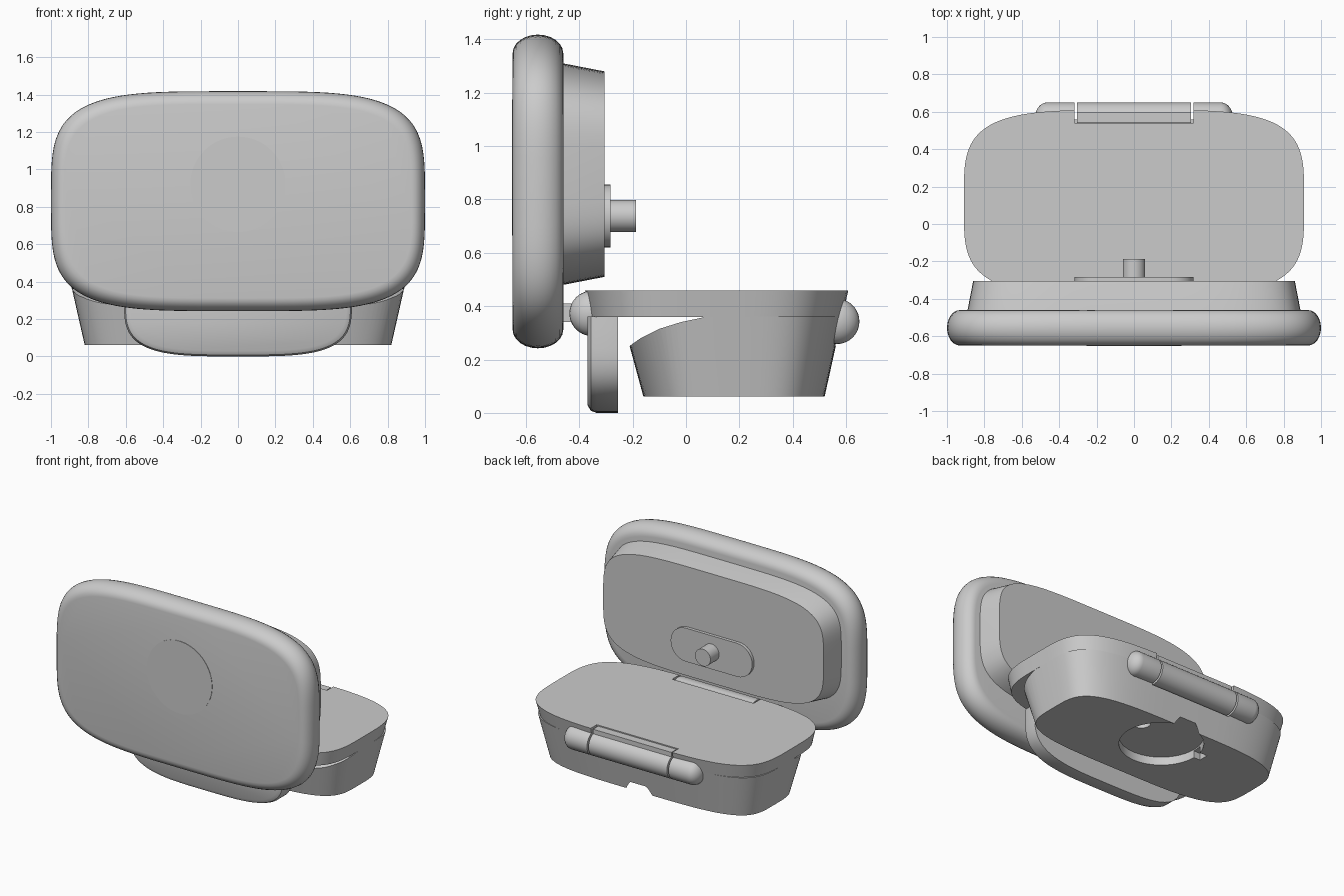
import bpy, bmesh, math
from math import sin, cos, pi

if "Cube" in bpy.data.objects:
    bpy.data.objects.remove(bpy.data.objects["Cube"])


def spow(v, p):
    return math.copysign(abs(v) ** p, v)


def finish(ob):
    bpy.ops.object.select_all(action='DESELECT')
    ob.select_set(True)
    bpy.context.view_layer.objects.active = ob
    bpy.ops.object.shade_smooth_by_angle(angle=math.radians(32))


def make(name, bm):
    bmesh.ops.recalc_face_normals(bm, faces=bm.faces)
    me = bpy.data.meshes.new(name)
    bm.to_mesh(me)
    bm.free()
    ob = bpy.data.objects.new(name, me)
    bpy.context.collection.objects.link(ob)
    finish(ob)
    return ob


def place(axis, t, u, v):
    return {'x': (t, u, v), 'y': (u, t, v), 'z': (u, v, t)}[axis]


def skin(name, axis, rings):
    """Join rings, each (position along axis, list of (u, v)), and cap both ends."""
    bm = bmesh.new()
    vs = [[bm.verts.new(place(axis, t, u, v)) for u, v in pts] for t, pts in rings]
    for a, b in zip(vs, vs[1:]):
        for i in range(len(a)):
            j = (i + 1) % len(a)
            bm.faces.new((a[i], a[j], b[j], b[i]))
    bm.faces.new(vs[0])
    bm.faces.new(vs[-1])
    return make(name, bm)


def loft(name, axis, rings, seg=96):
    """Rings are (position, centre u, centre v, half u, half v, exponent)."""
    out = []
    for t, cu, cv, a, b, n in rings:
        ang = [2 * pi * i / seg for i in range(seg)]
        out.append((t, [(cu + a * spow(cos(q), 2 / n), cv + b * spow(sin(q), 2 / n)) for q in ang]))
    return skin(name, axis, out)


def rod(name, axis, t0, t1, cu, cv, r, seg=40):
    return loft(name, axis, [(t0, cu, cv, r, r, 2), (t1, cu, cv, r, r, 2)], seg)


def prism(name, axis, t0, t1, pts):
    return skin(name, axis, [(t0, pts), (t1, pts)])


def box(name, x, y, z):
    return prism(name, 'x', x[0], x[1], [(y[0], z[0]), (y[1], z[0]), (y[1], z[1]), (y[0], z[1])])


def cut(ob, *cutters):
    for c in cutters:
        m = ob.modifiers.new('cut', 'BOOLEAN')
        m.operation = 'DIFFERENCE'
        m.solver = 'EXACT'
        m.object = c
        bpy.context.view_layer.objects.active = ob
        bpy.ops.object.modifier_apply(modifier=m.name)
        bpy.data.objects.remove(c)
    finish(ob)


# Head panel with a fully rounded rim
rings = []
R = 0.095
for i in range(13):
    q = pi * i / 12
    d = 0.07 * (1 - sin(q))
    rings.append((-0.555 - R * cos(q), 0, 0.83, 1 - d, 0.588 - d, 4))
loft('head_panel', 'y', rings, 128)

# Lens disc set in the front
rod('lens_disc', 'y', -0.653, -0.6, 0, 0.92, 0.255, 64)

# Tapered rear housing, stadium boss and pivot pin
loft('head_housing', 'y', [(-0.50, 0, 0.895, 0.895, 0.42, 4.2),
                           (-0.46, 0, 0.895, 0.89, 0.415, 4.2),
                           (-0.305, 0, 0.895, 0.86, 0.385, 4.2)])
stadium = []
for i in range(34):
    right = i < 17
    q = -pi / 2 + pi * (i if right else i - 1) / 16
    stadium.append(((0.2 if right else -0.2) + 0.118 * cos(q), 0.738 + 0.118 * sin(q)))
prism('pivot_boss', 'y', -0.31, -0.283, stadium)
rod('pivot_pin', 'y', -0.30, -0.187, 0, 0.738, 0.06)

# Top plate of the base with hinge notches
plate = loft('base_plate', 'z', [(0.36, 0, 0.11, 0.888, 0.478, 4),
                                 (0.458, 0, 0.115, 0.91, 0.495, 4)])
cut(plate, box('notch_cutter', (-0.318, 0.318), (0.54, 0.8), (0.2, 0.6)),
    box('notch_cutter', (-0.318, 0.318), (-0.6, -0.30), (0.2, 0.6)))

# Tapered base body, relieved under the plate, with a mount recess below
body = loft('base_body', 'z', [(0.062, 0, 0.18, 0.82, 0.34, 4),
                               (0.362, 0, 0.172, 0.888, 0.414, 4)])
curve = [(-0.22, 0.245), (-0.17, 0.28), (-0.10, 0.315), (-0.02, 0.34), (0.06, 0.357)]
cut(body, prism('relief_cutter', 'x', -1.2, 1.2,
                [(-0.6, 0.2)] + curve + [(0.10, 0.37), (-0.6, 0.37)]),
    rod('recess_cutter', 'z', 0, 0.12, 0, 0.27, 0.27, 64),
    box('recess_notch_cutter', (-0.32, -0.2), (0.27, 0.34), (0, 0.11)),
    rod('mount_hole_cutter', 'z', 0.05, 0.22, 0.2, 0.31, 0.06, 32),
    box('rear_notch_cutter', (-0.318, 0.318), (0.54, 0.8), (0.25, 0.5)))

# Front and rear hinges: round-ended outer barrels and a centre knuckle
for label, cy, side in (('front', -0.352, -1), ('rear', 0.565, 1)):
    cz = 0.373 if side < 0 else 0.343
    r = 0.085
    for s, n in ((-1, 'left'), (1, 'right')):
        ends = [(s * 0.318, cy, cz, r, r, 2)]
        for i in range(8):
            q = 0.49 * pi * i / 7
            ends.append((s * (0.465 + 0.065 * sin(q)), cy, cz, r * cos(q), r * cos(q), 2))
        loft(label + '_hinge_' + n, 'x', ends, 32)
    rod(label + '_hinge_knuckle', 'x', -0.306, 0.306, cy, cz, r, 40)
    ys = sorted((cy - side * 0.022 if side > 0 else -0.303, cy + side * 0.035))
    box(label + '_hinge_leaf', (-0.306, 0.306), ys, (cz, 0.452))

# Tab joining front hinge to the head
box('head_tab', (-0.3, 0.3), (-0.48, -0.40), (0.34, 0.41))

# Fold-down clip flap with a softened front edge
flap = loft('clip_flap', 'y', [(-0.255, 0, 0.31, 0.61, 0.31, 3.6),
                               (-0.335, 0, 0.31, 0.61, 0.31, 3.6),
                               (-0.357, 0, 0.31, 0.602, 0.302, 3.6),
                               (-0.37, 0, 0.31, 0.58, 0.28, 3.6)])
cut(flap, box('flap_cutter', (-1, 1), (-0.6, 0), (0.362, 0.9)))
